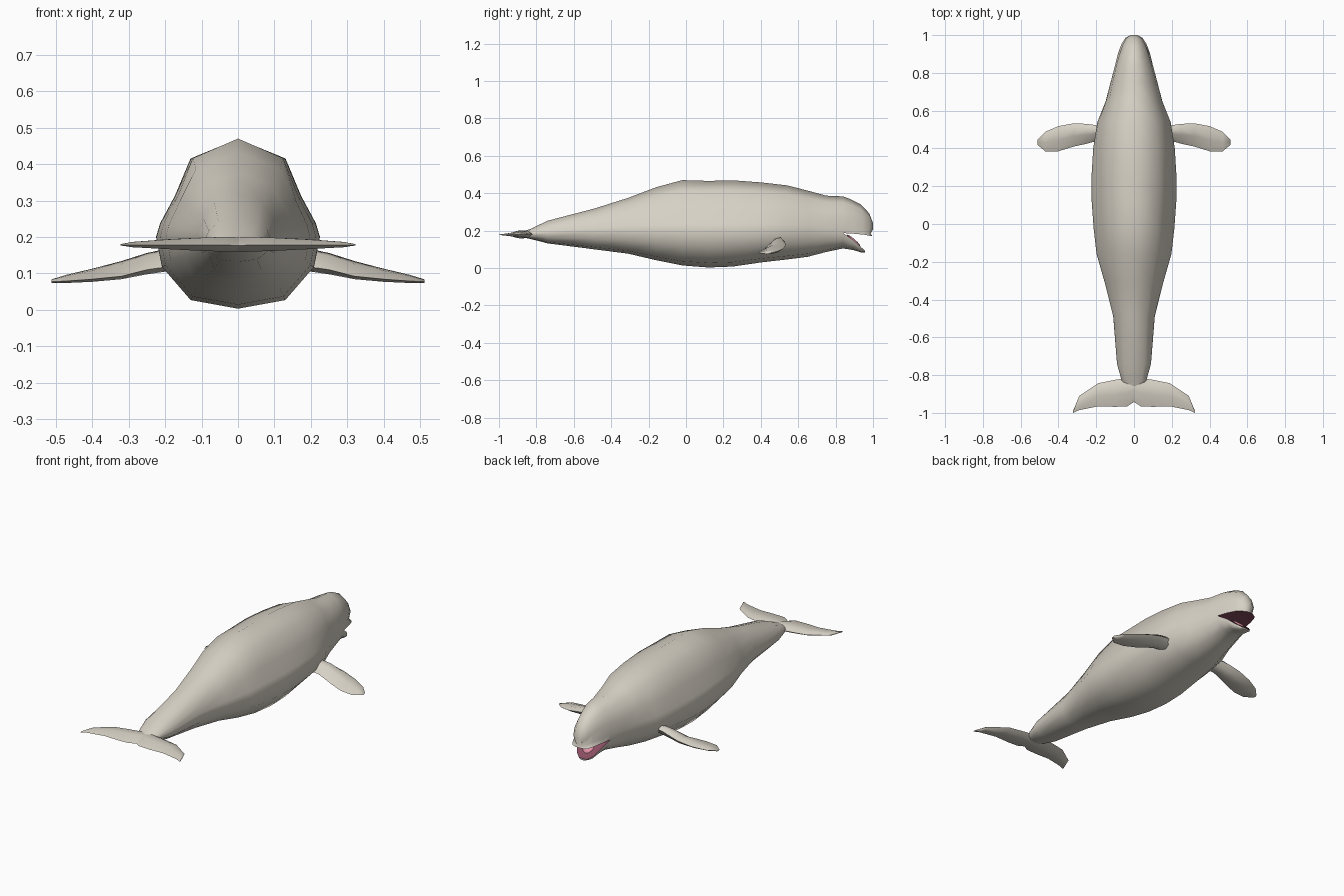
import bpy, bmesh, math
from mathutils import Vector

if "Cube" in bpy.data.objects:
    bpy.data.objects.remove(bpy.data.objects["Cube"])


def material(name, rgb):
    m = bpy.data.materials.new(name)
    m.diffuse_color = (*rgb, 1)
    m.use_nodes = True
    m.node_tree.nodes["Principled BSDF"].inputs["Base Color"].default_value = m.diffuse_color
    return m


SKIN = material("cream skin", (0.68, 0.64, 0.56))
MOUTH = material("dark mouth", (0.27, 0.08, 0.13))
TONGUE = material("pink tongue", (0.80, 0.30, 0.40))


def finish(bm, name, mats, angle=60):
    bmesh.ops.recalc_face_normals(bm, faces=bm.faces)
    mesh = bpy.data.meshes.new(name)
    bm.to_mesh(mesh)
    bm.free()
    ob = bpy.data.objects.new(name, mesh)
    bpy.context.collection.objects.link(ob)
    for m in mats:
        mesh.materials.append(m)
    bpy.ops.object.select_all(action='DESELECT')
    ob.select_set(True)
    bpy.context.view_layer.objects.active = ob
    bpy.ops.object.shade_smooth_by_angle(angle=math.radians(angle))
    return ob


def bridge(bm, a, b, closed=True):
    n = len(a)
    for i in range(n if closed else n - 1):
        j = (i + 1) % n
        bm.faces.new((a[i], a[j], b[j], b[i]))


def strip(bm, a, b, mat):
    f = bm.faces.new((a[0], a[-1], b[-1], b[0]))
    f.material_index = mat
    return f


# Cross-section fractions (width, height from the widest line): trunk and head
UP_TRUNK = [(1, 0), (0.95, 0.14), (0.77, 0.42), (0.58, 0.80), (0, 1)]
UP_HEAD = [(1, 0), (1.0, 0.14), (0.93, 0.48), (0.60, 0.83), (0, 1)]
LOW = [(0.93, 0.42), (0.58, 0.88), (0, 1)]


def upper_arc(y, y_top, top, mid, w, t, groove=0):
    """Right side, over the back, to the left side."""
    half = []
    for k, (a, b) in enumerate(zip(UP_TRUNK, UP_HEAD)):
        fx, fz = a[0] * (1 - t) + b[0] * t, a[1] * (1 - t) + b[1] * t
        g = groove if k == 1 else 0
        half.append((w * fx - g * 0.6, y + (y_top - y) * fz - g, mid + (top - mid) * fz))
    return half + [(-x, yy, z) for x, yy, z in half[-2::-1]]


def lower_arc(y, mid, bot, w):
    """Left side, under the belly, to the right side, without the end points."""
    half = [(-w * fx, y, mid + (bot - mid) * fz) for fx, fz in LOW]
    return half + [(-x, yy, z) for x, yy, z in half[-2::-1]]


# Body and head: (y, top, bottom, widest height, half width, head blend)
BODY = [
    (-0.90, 0.185, 0.170, 0.178, 0.025, 1), (-0.83, 0.210, 0.155, 0.180, 0.065, 1),
    (-0.74, 0.253, 0.132, 0.185, 0.090, 0.8), (-0.49, 0.318, 0.100, 0.195, 0.110, 0.6),
    (-0.31, 0.375, 0.077, 0.200, 0.155, 0.4), (-0.16, 0.432, 0.042, 0.200, 0.198, 0.2),
    (-0.02, 0.470, 0.014, 0.200, 0.214, 0), (0.12, 0.466, 0.003, 0.200, 0.224, 0),
    (0.25, 0.469, 0.008, 0.200, 0.225, 0), (0.40, 0.458, 0.030, 0.200, 0.216, 0.2),
    (0.54, 0.442, 0.046, 0.198, 0.194, 0.4), (0.65, 0.414, 0.060, 0.195, 0.150, 0.7),
    (0.75, 0.387, 0.086, 0.190, 0.124, 0.9), (0.84, 0.383, 0.105, 0.187, 0.100, 1)]

bm = bmesh.new()
rings = []
for y, top, bot, mid, w, t in BODY:
    pts = upper_arc(y, y, top, mid, w, t) + lower_arc(y, mid, bot, w)
    rings.append([bm.verts.new(p) for p in pts])
for a, b in zip(rings, rings[1:]):
    bridge(bm, a, b)
bm.faces.new(rings[0])
neck = rings[-1]

# Upper jaw and forehead: (lip y, crown y, crown, lip, half width, groove)
prev = neck[:9]
for y, yt, top, lip, w, g in [
        (0.905, 0.880, 0.368, 0.183, 0.084, 0.004), (0.955, 0.935, 0.340, 0.178, 0.066, 0.010),
        (0.985, 0.980, 0.292, 0.172, 0.046, 0.012), (0.998, 1.000, 0.240, 0.173, 0.022, 0.012)]:
    arc = [bm.verts.new(p) for p in upper_arc(y, yt, top, lip, w, 1, g)]
    bridge(bm, prev, arc, closed=False)
    strip(bm, prev, arc, 1)
    prev = arc
bm.faces.new(prev)

# Lower jaw hanging open
prev = neck[8:] + [neck[0]]
floor = []
for y, lip, bot, w in [(0.895, 0.150, 0.096, 0.078), (0.935, 0.112, 0.084, 0.054),
                       (0.957, 0.094, 0.084, 0.024)]:
    pts = [(-w, y, lip)] + lower_arc(y, lip, bot, w) + [(w, y, lip)]
    arc = [bm.verts.new(p) for p in pts]
    bridge(bm, prev, arc, closed=False)
    floor.append(strip(bm, prev, arc, 1))
    prev = arc
bm.faces.new(prev)
rim = bmesh.ops.inset_region(bm, faces=floor, thickness=0.009, depth=0)
for f in rim["faces"]:
    f.material_index = 0
finish(bm, "body", [SKIN, MOUTH])

# Tongue resting on the lower jaw
bm = bmesh.new()
bmesh.ops.create_uvsphere(bm, u_segments=10, v_segments=6, radius=1)
bmesh.ops.scale(bm, vec=(0.034, 0.048, 0.009), verts=bm.verts)
tongue = finish(bm, "tongue", [TONGUE])
tongue.location = (0, 0.896, 0.147)
tongue.rotation_euler = (math.radians(-41), 0, 0)


def fin(name, stations, side):
    """Loft lens-shaped sections (x, lead y, trail y, lead z, trail z, thickness)."""
    bm = bmesh.new()
    loops = []
    for x, y0, y1, z0, z1, th in stations:
        lead, trail = Vector((side * x, y0, z0)), Vector((side * x, y1, z1))
        loop = []
        for f, h in [(0, 0), (0.2, 0.42), (0.55, 0.45), (1, 0), (0.55, -0.45), (0.2, -0.42)]:
            loop.append(bm.verts.new(lead.lerp(trail, f) + Vector((0, 0, h * th))))
        loops.append(loop)
    for a, b in zip(loops, loops[1:]):
        bridge(bm, a, b)
    bm.faces.new(loops[0])
    bm.faces.new(loops[-1])
    return finish(bm, name, [SKIN], 75)


FLIPPER = [(0.16, 0.520, 0.435, 0.150, 0.120, 0.050), (0.215, 0.525, 0.435, 0.145, 0.115, 0.058),
           (0.25, 0.530, 0.425, 0.138, 0.110, 0.056), (0.32, 0.533, 0.410, 0.120, 0.092, 0.046),
           (0.40, 0.518, 0.385, 0.102, 0.084, 0.034), (0.47, 0.488, 0.385, 0.089, 0.079, 0.022),
           (0.512, 0.445, 0.420, 0.080, 0.077, 0.010)]
FLUKE = [(0.0, -0.800, -0.942, 0.182, 0.176, 0.045), (0.035, -0.815, -0.965, 0.182, 0.178, 0.045),
         (0.10, -0.825, -0.968, 0.182, 0.178, 0.040), (0.19, -0.843, -0.965, 0.182, 0.178, 0.030),
         (0.29, -0.910, -0.985, 0.180, 0.178, 0.016), (0.322, -0.988, -1.000, 0.179, 0.178, 0.004)]

# Paired flippers and tail flukes
for label, side in (("right", 1), ("left", -1)):
    fin(label + "_flipper", FLIPPER, side)
    fin(label + "_tail_fluke", FLUKE, side)
